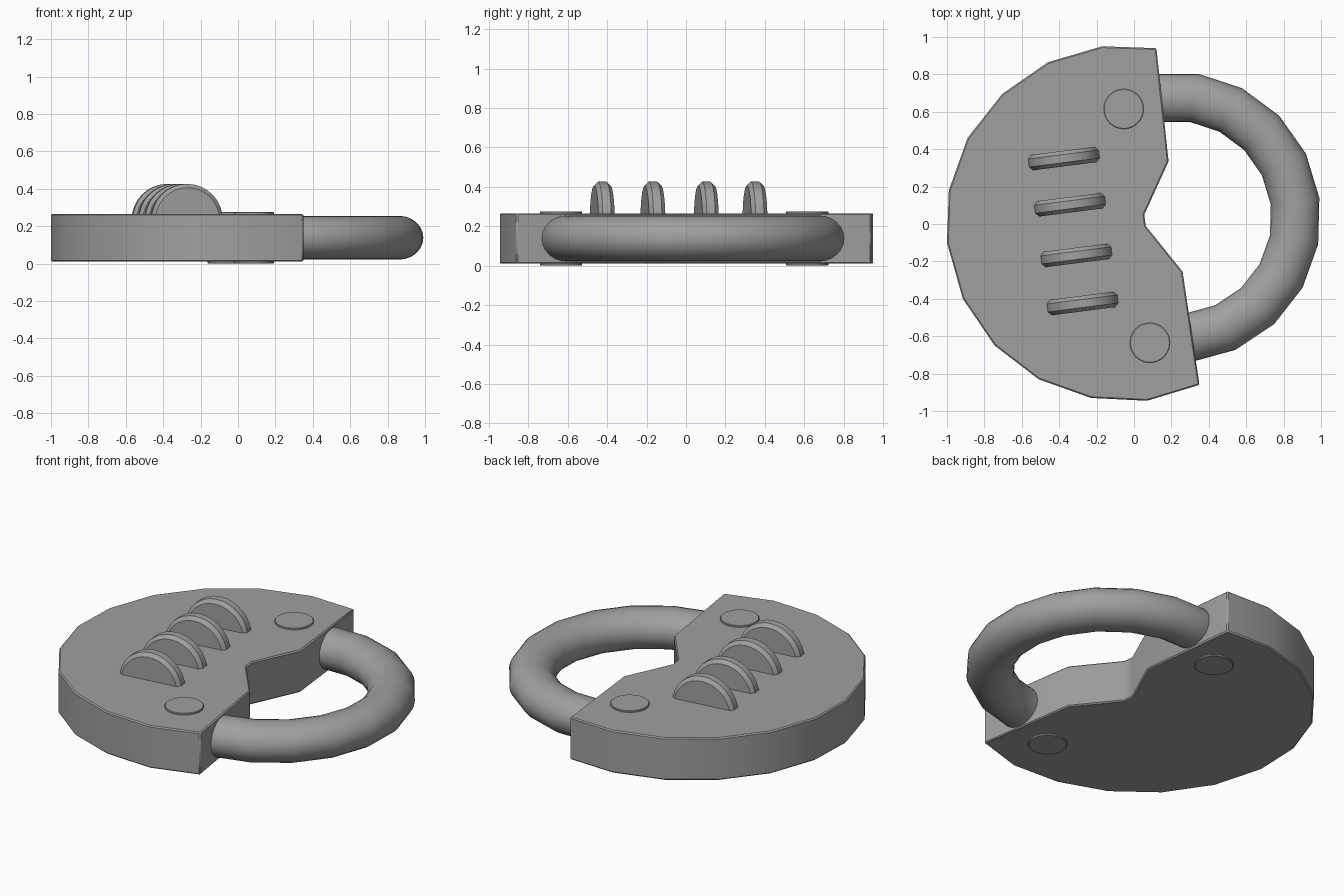
import bpy, bmesh
from math import sin, cos, pi, radians
from mathutils import Matrix, Vector

if "Cube" in bpy.data.objects:
    bpy.data.objects.remove(bpy.data.objects["Cube"], do_unlink=True)

TILT = radians(7.3)

grey = bpy.data.materials.new("metal_grey")
grey.use_nodes = True
colour = (0.35, 0.35, 0.35, 1)
grey.diffuse_color = colour
grey.node_tree.nodes["Principled BSDF"].inputs["Base Color"].default_value = colour


def finish(bm, name, bevel=0.0):
    """Bevel the sharp edges, then turn the bmesh into a shaded object."""
    bmesh.ops.recalc_face_normals(bm, faces=bm.faces)
    if bevel:
        sharp = [e for e in bm.edges if e.calc_face_angle(0) > 0.6]
        bmesh.ops.bevel(bm, geom=sharp, offset=bevel, segments=1,
                        affect='EDGES', clamp_overlap=True)
    mesh = bpy.data.meshes.new(name)
    bm.to_mesh(mesh)
    bm.free()
    mesh.materials.append(grey)
    ob = bpy.data.objects.new(name, mesh)
    bpy.context.collection.objects.link(ob)
    bpy.ops.object.select_all(action='DESELECT')
    ob.select_set(True)
    bpy.context.view_layer.objects.active = ob
    bpy.ops.object.shade_smooth_by_angle(angle=radians(35))
    return ob


def disc(name, radius, depth, matrix, bevel, sides=32):
    bm = bmesh.new()
    bmesh.ops.create_cone(bm, cap_ends=True, segments=sides, radius1=radius,
                          radius2=radius, depth=depth, matrix=matrix)
    return finish(bm, name, bevel)


# Lock body: rounded back with a notched front edge, extruded upward
outline = [(0.12, 0.94), (-0.17, 0.95), (-0.46, 0.865), (-0.705, 0.695),
           (-0.89, 0.46), (-0.99, 0.18), (-1.0, -0.10), (-0.915, -0.40),
           (-0.745, -0.65), (-0.51, -0.83), (-0.23, -0.93), (0.07, -0.945),
           (0.35, -0.86), (0.26, -0.255), (0.063, -0.01), (0.055, 0.05),
           (0.185, 0.335)]
bm = bmesh.new()
base = bm.faces.new([bm.verts.new((x, y, 0.01)) for x, y in outline])
top = bmesh.ops.extrude_face_region(bm, geom=[base])["geom"]
bmesh.ops.translate(bm, vec=(0, 0, 0.256),
                    verts=[v for v in top if isinstance(v, bmesh.types.BMVert)])
finish(bm, "lock_body", 0.007)

# Shackle: oval tube swept around an arc, both ends buried in the body
SIDES = 24
bm = bmesh.new()
rings = []
for k in range(-2, 11):
    a = radians(80.9 - 18.3 * k)
    ring = []
    for i in range(SIDES):
        t = 2 * pi * i / SIDES
        r = 0.647 + 0.131 * cos(t)
        ring.append(bm.verts.new((0.22 + r * cos(a), 0.035 + r * sin(a),
                                  0.138 + 0.117 * sin(t))))
    rings.append(ring)
for a, b in zip(rings, rings[1:]):
    for i in range(SIDES):
        j = (i + 1) % SIDES
        bm.faces.new((a[i], a[j], b[j], b[i]))
bm.faces.new(rings[0])
bm.faces.new(rings[-1])
finish(bm, "shackle")

# Number dials standing through the top
turn = Matrix.Rotation(TILT, 4, 'Z') @ Matrix.Rotation(pi / 2, 4, 'X')
for n, (x, y) in enumerate([(-0.375, 0.35), (-0.342, 0.103),
                            (-0.308, -0.168), (-0.275, -0.425)], 1):
    disc(f"dial_{n}", 0.193, 0.083,
         Matrix.Translation((x, y, 0.233)) @ turn, 0.02)

# Rivets passing through the body at each shackle leg
for side, (x, y) in {"back": (-0.055, 0.615), "front": (0.085, -0.635)}.items():
    disc(f"{side}_rivet", 0.107, 0.276, Matrix.Translation((x, y, 0.138)), 0.003)
